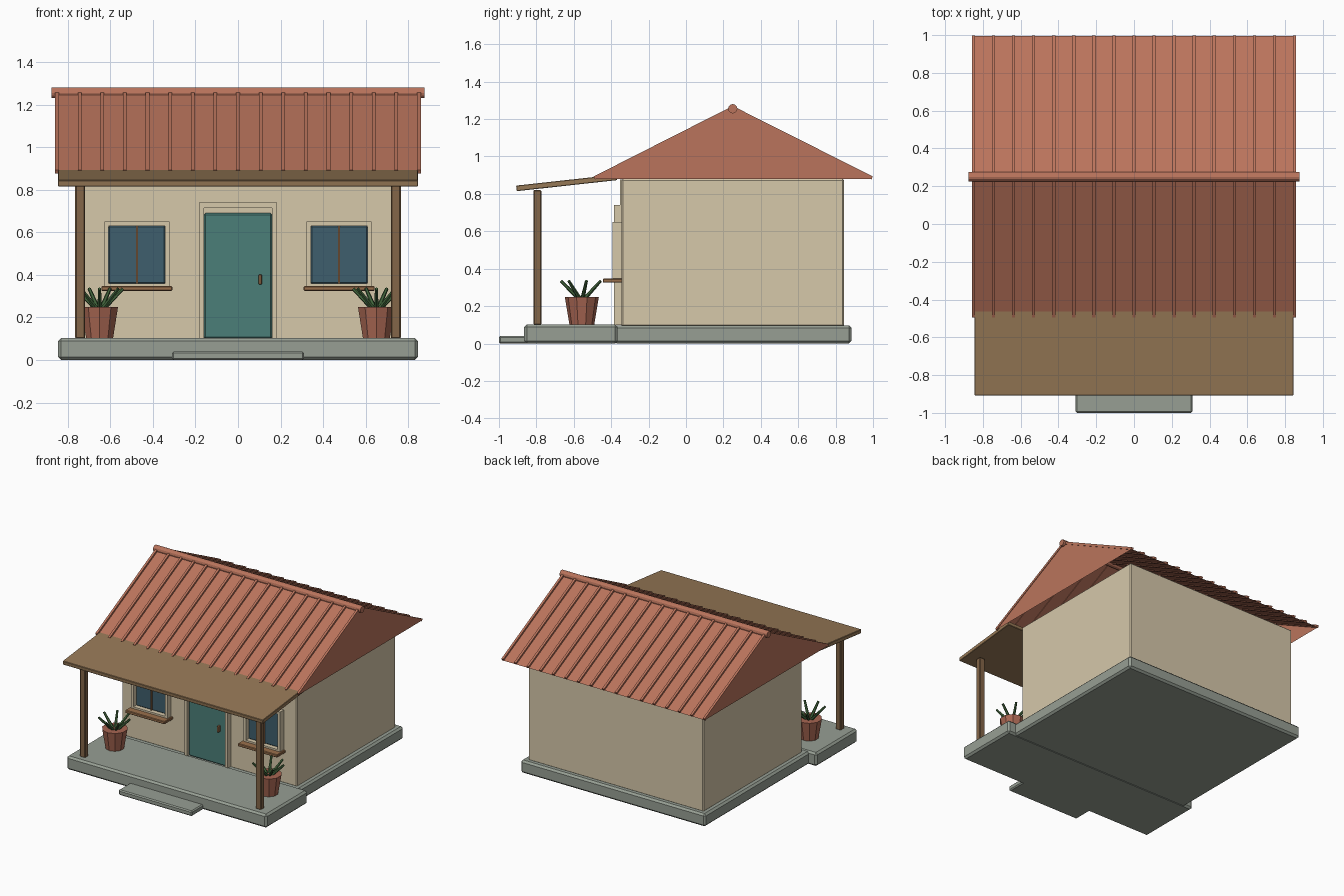
import bpy, bmesh, math
from mathutils import Vector, Matrix

if "Cube" in bpy.data.objects:
    bpy.data.objects.remove(bpy.data.objects["Cube"])


def material(name, r, g, b):
    m = bpy.data.materials.new(name)
    lin = [((c / 255 + 0.055) / 1.055) ** 2.4 for c in (r, g, b)]
    m.diffuse_color = (*lin, 1)
    m.use_nodes = True
    m.node_tree.nodes["Principled BSDF"].inputs["Base Color"].default_value = m.diffuse_color
    return m


CREAM = material("cream plaster", 214, 200, 170)
TILE = material("terracotta roof", 186, 116, 92)
WOOD = material("tan wood", 150, 120, 86)
TRIM = material("warm wood", 154, 112, 76)
POST = material("dark wood", 132, 102, 72)
STONE = material("grey stone", 151, 159, 148)
TEAL = material("teal paint", 75, 127, 121)
GLASS = material("blue glass", 63, 95, 109)
CLAY = material("clay", 168, 102, 82)
LEAF = material("leaf green", 66, 102, 60)


def finish(name, bm, mat):
    bmesh.ops.recalc_face_normals(bm, faces=bm.faces)
    me = bpy.data.meshes.new(name)
    bm.to_mesh(me)
    bm.free()
    me.materials.append(mat)
    ob = bpy.data.objects.new(name, me)
    bpy.context.collection.objects.link(ob)
    return ob


def box(name, x, y, z, mat, bevel=0.0, tilt=0.0):
    """Box from (min, max) ranges, optionally tilted about its own x axis."""
    bm = bmesh.new()
    size = [r[1] - r[0] for r in (x, y, z)]
    mid = Vector([(r[0] + r[1]) / 2 for r in (x, y, z)])
    bmesh.ops.create_cube(bm, size=1, matrix=Matrix.Diagonal((*size, 1)))
    ob = finish(name, bm, mat)
    ob.location = mid
    ob.rotation_euler.x = tilt
    if bevel:
        b = ob.modifiers.new("bevel", 'BEVEL')
        b.width = bevel
        b.segments = 1
    return ob


def rod(name, a, b, r1, r2, sides, mat):
    """Straight tapered rod between two points."""
    a, b = Vector(a), Vector(b)
    bm = bmesh.new()
    bmesh.ops.create_cone(bm, cap_ends=True, segments=sides, radius1=r1,
                          radius2=r2, depth=(b - a).length)
    ob = finish(name, bm, mat)
    ob.location = (a + b) / 2
    ob.rotation_euler = (b - a).to_track_quat('Z', 'Y').to_euler()
    return ob


# Stone base, porch and step
box("foundation", (-.78, .78), (-.385, .885), (0, .097), STONE, .014)
box("porch_floor", (-.845, .845), (-.865, -.365), (0, .103), STONE, .014)
box("step", (-.31, .31), (-1, -.8), (0, .04), STONE, .008)

# House walls
box("walls", (-.74, .74), (-.345, .845), (.09, .88), CREAM, .008)
box("panel_above_door", (-.185, .185), (-.352, -.34), (.735, .878), CREAM)

# Roof shell: two slopes and two gables, open underneath
EAVE, PEAK = .88, 1.255
FRONT, RIDGE, BACK = -.49, .25, .995
bm = bmesh.new()
ends = [[bm.verts.new((x, y, z)) for y, z in
         ((FRONT, EAVE), (RIDGE, PEAK), (BACK, EAVE))] for x in (-.855, .855)]
left, right = ends
bm.faces.new((left[0], right[0], right[1], left[1]))
bm.faces.new((left[1], right[1], right[2], left[2]))
bm.faces.new(left)
bm.faces.new(right[::-1])
finish("roof", bm, TILE)

# Raised ribs down both slopes
for i in range(17):
    x = (i - 8) * .1063
    for side, y in (("front", FRONT), ("back", BACK)):
        run, rise = y - RIDGE, EAVE - PEAK
        box(f"roof_rib_{side}", (x - .0085, x + .0085),
            ((RIDGE + y) / 2 - math.hypot(run, rise) / 2,
             (RIDGE + y) / 2 + math.hypot(run, rise) / 2),
            ((EAVE + PEAK) / 2 - .004, (EAVE + PEAK) / 2 + .014),
            TILE, tilt=math.atan(rise / run))
rod("ridge_cap", (-.875, RIDGE, PEAK), (.875, RIDGE, PEAK), .025, .025, 12, TILE)

# Porch awning and posts
box("awning", (-.845, .845), (-.908, -.368), (.844, .874), WOOD, .003,
    tilt=math.atan(.11))
for s in (-1, 1):
    box("porch_post", (s * .742 - .0225, s * .742 + .0225),
        (-.816, -.773), (.1, .82), POST, .005)

# Door with surround and handle
for s in (-1, 1):
    box("door_jamb", sorted((s * .16, s * .183)), (-.385, -.34), (.1, .74), CREAM)
box("door_lintel", (-.16, .16), (-.385, -.34), (.713, .74), CREAM)
box("door", (-.16, .16), (-.37, -.34), (.1, .69), TEAL, .008)
box("door_handle", (.096, .112), (-.392, -.368), (.355, .402), TRIM, .003)

# Windows
for s in (-1, 1):
    c = s * .475
    for t in (-1, 1):
        box("window_side", sorted((c + t * .133, c + t * .153)),
            (-.392, -.34), (.34, .65), CREAM)
    box("window_head", (c - .133, c + .133), (-.392, -.34), (.63, .65), CREAM)
    box("window_foot", (c - .133, c + .133), (-.392, -.34), (.34, .36), CREAM)
    box("window_glass", (c - .133, c + .133), (-.362, -.34), (.36, .63), GLASS, .005)
    box("window_bar", (c - .005, c + .005), (-.372, -.35), (.36, .63), TRIM)
    box("window_sill", (c - .167, c + .167), (-.445, -.34), (.325, .347), TRIM, .004)

# Potted plants
for s in (-1, 1):
    px, py = s * .65, -.557
    rod("plant_pot", (px, py, .1), (px, py, .25), .066, .091, 10, CLAY)
    for k in range(7):
        a = math.tau * (k + .25) / 7
        d = Vector((math.cos(a), math.sin(a), 0))
        base = Vector((px, py, .235))
        rod("leaf", base + d * .012, base + d * .112 + Vector((0, 0, .1)),
            .012, .008, 6, LEAF)
